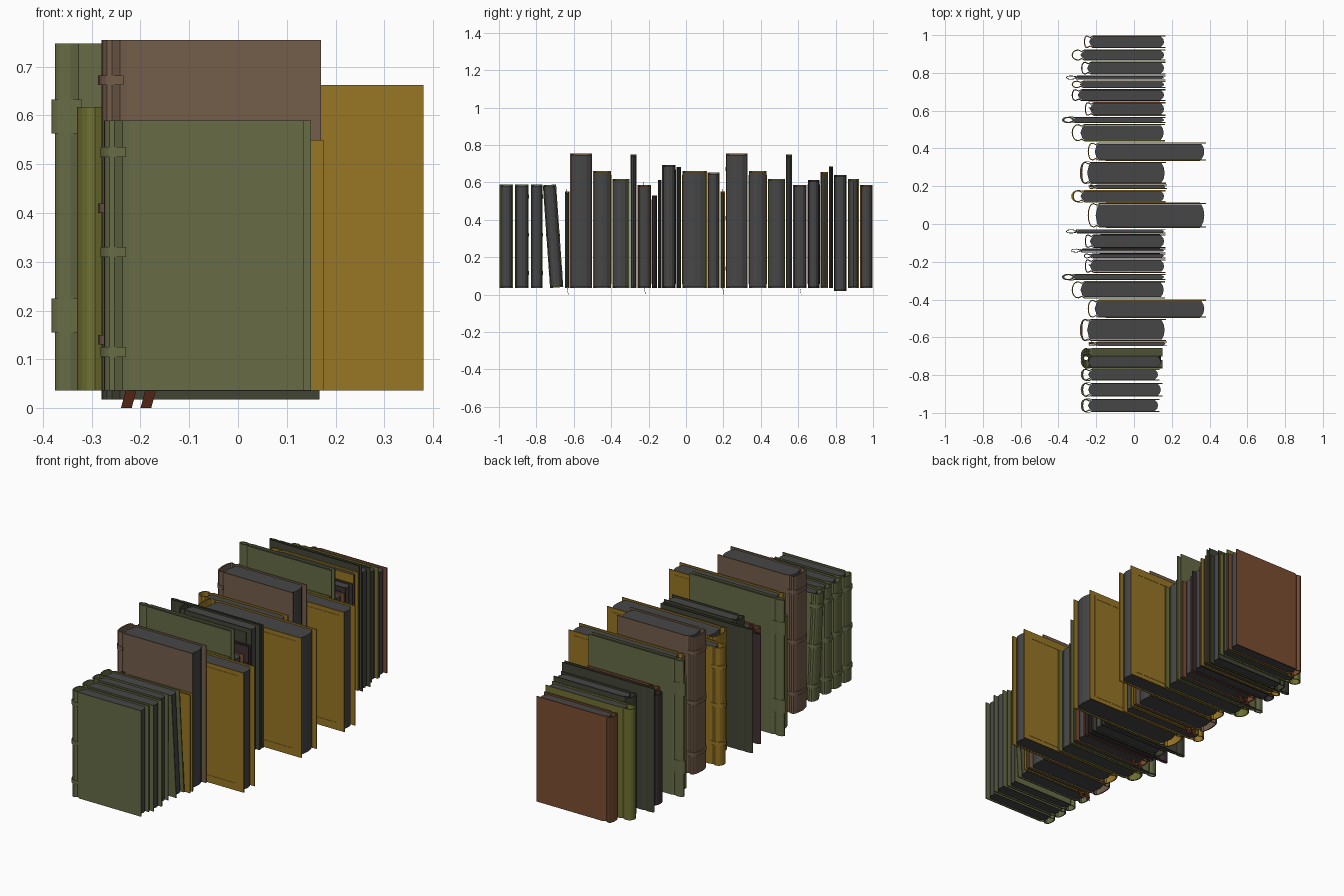
import bpy, bmesh, math
from mathutils import Matrix, Vector

if "Cube" in bpy.data.objects:
    bpy.data.objects.remove(bpy.data.objects["Cube"])


def mat(name, r, g, b):
    m = bpy.data.materials.new(name)
    m.diffuse_color = (r, g, b, 1)
    m.use_nodes = True
    m.node_tree.nodes["Principled BSDF"].inputs["Base Color"].default_value = m.diffuse_color
    return m


M = {
    "green": mat("moss green cloth", .135, .148, .06),
    "brown": mat("brown leather", .172, .11, .07),
    "ochre": mat("ochre cloth", .31, .18, .018),
    "olive": mat("olive cloth", .16, .165, .03),
    "russet": mat("russet leather", .20, .075, .032),
    "dark": mat("dark green leather", .055, .057, .035),
    "plum": mat("dark plum leather", .05, .03, .032),
    "pages": mat("grey pages", .062, .062, .062),
    "ribbon": mat("red brown ribbon", .10, .022, .01),
}


def finish(name, bm, colour, place=None):
    bmesh.ops.recalc_face_normals(bm, faces=bm.faces)
    me = bpy.data.meshes.new(name)
    bm.to_mesh(me)
    bm.free()
    me.materials.append(M[colour])
    ob = bpy.data.objects.new(name, me)
    bpy.context.collection.objects.link(ob)
    if place:
        ob.matrix_world = place
    return ob


def strip(bm, outer, inner, z0, z1):
    """Wall between two open outlines, extruded in z."""
    rings = [[bm.verts.new((x, y, z)) for x, y in path]
             for path, z in ((outer, z0), (outer, z1), (inner, z1), (inner, z0))]
    n = len(outer)
    for k in range(4):
        a, b = rings[k], rings[(k + 1) % 4]
        for i in range(n - 1):
            bm.faces.new((a[i], a[i + 1], b[i + 1], b[i]))
    bm.faces.new([r[0] for r in rings])
    bm.faces.new([r[-1] for r in rings])


def prism(bm, pts, z0, z1):
    lo = [bm.verts.new((x, y, z0)) for x, y in pts]
    hi = [bm.verts.new((x, y, z1)) for x, y in pts]
    bm.faces.new(lo)
    bm.faces.new(hi)
    n = len(pts)
    for i in range(n):
        bm.faces.new((lo[i], lo[(i + 1) % n], hi[(i + 1) % n], hi[i]))


def box(bm, x0, x1, y0, y1, z0, z1):
    prism(bm, [(x0, y0), (x1, y0), (x1, y1), (x0, y1)], z0, z1)


def arc(xs, xa, t, n=8):
    """Rounded spine from -t to +t, bulging to xs."""
    return [(xa - (xa - xs) * math.sin(math.pi * i / n), -t * math.cos(math.pi * i / n))
            for i in range(n + 1)]


def book(name, colour, y0, y1, xs, xp, xf, z0, h, bands=(), band_h=.02, frame=False, lean=0):
    t, c = (y1 - y0) / 2 - .001, min(.006, (y1 - y0) * .17)
    place = Matrix.Translation((0, (y0 + y1) / 2, z0)) @ Matrix.Rotation(lean, 4, 'X')
    H = h - z0
    xh = xp + .008                       # hinge groove
    g = min(.008, t * .35)

    def outline(o):
        side = [(xf, -t + o), (xh + .014, -t + o), (xh, -t + g + o), (xp - .008, -t + o)]
        spine = arc(xs + o, xp - .012, t - o)[1:-1]
        return side + spine + [(x, -y) for x, y in reversed(side)]

    bm = bmesh.new()
    strip(bm, outline(0), outline(c), 0, H)
    finish(name + "_cover", bm, colour, place)

    # page block, rounded at both edges
    p = t - c - .0005
    xe = xf - .012
    bm = bmesh.new()
    r = min(.012, p)
    pts = [(xe - r, -p), (xe, -p * .55), (xe + .004, 0), (xe, p * .55), (xe - r, p),
           (xh + .016, p), (xh + .004, max(p - g, .001)), (xp + .002, 0),
           (xh + .004, -max(p - g, .001)), (xh + .016, -p)]
    prism(bm, pts, .006, H - .008)
    finish(name + "_pages", bm, "pages", place)

    # raised spine bands
    if bands:
        bm = bmesh.new()
        for z in bands:
            strip(bm, [(xp + .015, -t - .001)] + arc(xs - .007, xp - .01, t + .001) + [(xp + .015, t + .001)],
                  [(xp + .015, -t + .002)] + arc(xs + .002, xp - .01, t - .002) + [(xp + .015, t - .002)],
                  z - z0 - band_h / 2, z - z0 + band_h / 2)
        finish(name + "_spine_bands", bm, colour, place)

    # thin raised border on both boards
    if frame:
        bm = bmesh.new()
        a, b, k, e, w = xh + .05, xf - .03, .022, H - .022, .017
        for s in (-1, 1):
            ya, yb = s * (t - .001), s * (t + .0015)
            box(bm, a, a + w, ya, yb, k, e)
            box(bm, b - w, b, ya, yb, k, e)
            box(bm, a + w, b - w, ya, yb, k, k + w)
            box(bm, a + w, b - w, ya, yb, e - w, e)
        finish(name + "_border", bm, colour, place)


def ribbon(name, y, top):
    """Two slanted marker tails below the book and a stub above."""
    bm = bmesh.new()
    for x in (-.24, -.20):
        pts = [(x, 0), (x + .022, 0), (x + .034, .045), (x + .012, .045)]
        vs = [[bm.verts.new((px, y + d + (.045 - pz) * .2, pz)) for px, pz in pts] for d in (-.001, .001)]
        bm.faces.new(vs[0])
        bm.faces.new(vs[1])
        for i in range(4):
            j = (i + 1) % 4
            bm.faces.new((vs[0][i], vs[0][j], vs[1][j], vs[1][i]))
    box(bm, -.23, -.21, y - .001, y + .001, top - .02, top + .015)
    finish(name, bm, "ribbon")


Z = .036
# matching green set at the front, the last one leaning
SET = (.115, .32, .525)
for i, (a, b, xf) in enumerate([(-.997, -.925, .135), (-.915, -.84, .15), (-.83, -.765, .135)]):
    book(f"green_volume_{i + 1}", "green", a, b, -.275, -.245, xf, Z, .59, SET)
book("green_volume_leaning", "green", -.728, -.655, -.275, -.245, .15, Z + .002, .588, SET, lean=.07)

# run of books that appears twice along the row
for i, d in enumerate((0, .832)):
    n = f"_{i + 1}"
    book("thin_ochre_book" + n, "ochre", -.648 + d, -.622 + d, -.24, -.215, .175, Z, .55)
    ribbon("thin_ribbon" + n, -.638 + d, .55)
    book("tall_brown_book" + n, "brown", -.62 + d, -.502 + d, -.28, -.25, .17, Z, .755, (.14, .41, .672))
    book("wide_ochre_book" + n, "ochre", -.497 + d, -.4 + d, -.245, -.21, .38, Z, .662, frame=True)
    book("olive_book" + n, "olive", -.395 + d, -.302 + d, -.33, -.285, .165, Z, .617)
    book("tall_green_book" + n, "green", -.298 + d, -.264 + d, -.375, -.335, .167, Z, .748, (.19, .598), .07)
    book("small_russet_book" + n, "russet", -.26 + d, -.186 + d, -.26, -.235, .167, Z, .587)
    ribbon("russet_ribbon" + n, -.225 + d, .587)

# middle group
book("thin_plum_book", "plum", -.183, -.155, -.265, -.24, .167, Z, .53, frame=True)
book("narrow_plum_book", "plum", -.152, -.13, -.335, -.295, .167, Z, .612)
book("dark_book", "dark", -.128, -.054, -.26, -.235, .167, Z, .692, frame=True)
book("narrow_dark_book", "dark", -.051, -.027, -.36, -.32, .167, Z, .682)
book("middle_wide_ochre_book", "ochre", -.02, .112, -.245, -.205, .38, Z, .662, frame=True)
book("middle_ochre_book", "ochre", .114, .18, -.325, -.285, .167, Z, .652, (.15, .35, .55))

# end group
book("plum_book", "plum", .65, .715, -.33, -.30, .167, Z, .612, frame=True)
book("ochre_end_book", "ochre", .718, .76, -.33, -.29, .167, Z, .655)
book("narrow_dark_end_book", "dark", .763, .787, -.36, -.32, .167, Z, .685)
book("low_dark_book", "dark", .79, .86, -.28, -.25, .167, .018, .64)
book("olive_end_book", "olive", .864, .925, -.33, -.285, .167, Z, .617)
book("russet_end_book", "russet", .93, .999, -.265, -.24, .167, Z, .587)
